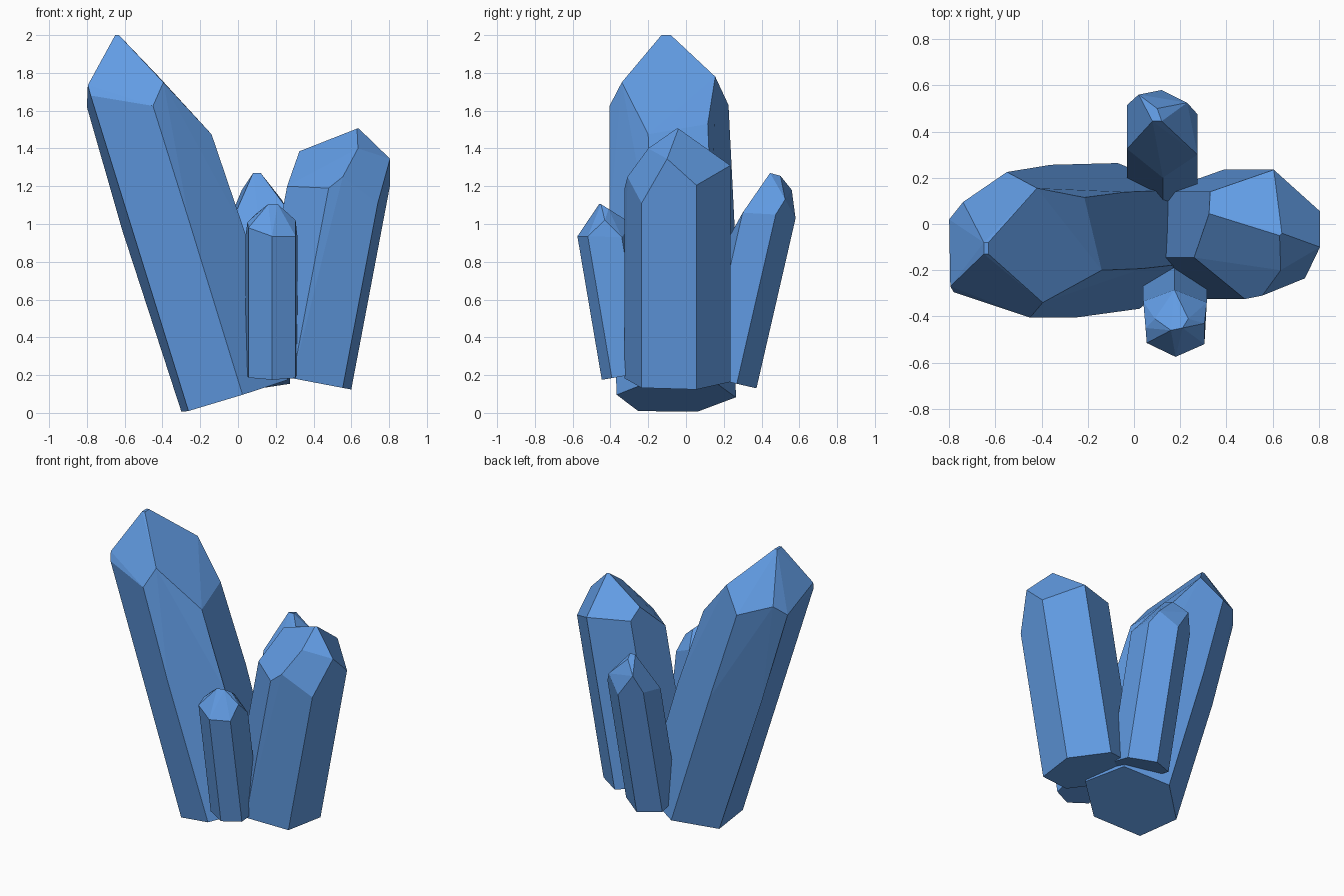
import bpy
import bmesh
from mathutils import Vector

default_cube = bpy.data.objects.get("Cube")
if default_cube:
    bpy.data.objects.remove(default_cube, do_unlink=True)


def make_material(name, color):
    material = bpy.data.materials.new(name)
    material.use_nodes = True
    material.diffuse_color = color
    shader = next(n for n in material.node_tree.nodes if n.type == 'BSDF_PRINCIPLED')
    shader.inputs["Base Color"].default_value = color
    return material


crystal_blue = make_material("crystal blue", (.12, .33, .77, 1))


def crystal(name, foot, lean, corners, facets, bulge=1.0):
    """Faceted six-sided prism.

    foot    centre of the cut base, which lies square to the lean
    lean    direction of the long edges
    corners upper ends of the six long edges
    facets  extra points where the tip planes meet
    bulge   swelling of the shaft halfway along its length
    """
    foot = Vector(foot)
    axis = Vector(lean).normalized()
    bm = bmesh.new()
    for corner in map(Vector, corners):
        length = (corner - foot).dot(axis)
        base = corner - axis * length
        bm.verts.new(corner)
        bm.verts.new(base)
        if bulge > 1:
            # Push the middle of each long edge away from the axis
            spoke = base - foot
            bm.verts.new(foot + axis * length * .6 + spoke * bulge)
    for facet in facets:
        bm.verts.new(facet)

    # Wrap the points into flat planes and merge coplanar triangles
    hull = bmesh.ops.convex_hull(bm, input=bm.verts)
    loose = {v for v in hull["geom_interior"] + hull["geom_unused"]
             if isinstance(v, bmesh.types.BMVert)}
    bmesh.ops.delete(bm, geom=list(loose), context='VERTS')
    bmesh.ops.dissolve_limit(bm, angle_limit=.05, verts=bm.verts, edges=bm.edges)
    bmesh.ops.recalc_face_normals(bm, faces=bm.faces)

    mesh = bpy.data.meshes.new(name)
    bm.to_mesh(mesh)
    bm.free()
    mesh.materials.append(crystal_blue)
    obj = bpy.data.objects.new(name, mesh)
    bpy.context.collection.objects.link(obj)
    return obj


# Tallest crystal, leaning strongly to the right
crystal(
    "tall_crystal",
    foot=(-.02, -.05, .09),
    lean=(-.31, -.025, 1),
    corners=[(-.8, .02, 1.62), (-.78, -.295, 1.68), (-.45, -.405, 1.625),
             (-.14, -.2, 1.475), (-.215, .115, 1.53), (-.55, .225, 1.63)],
    facets=[(-.795, -.27, 1.735), (-.395, -.34, 1.75), (-.42, .155, 1.78),
            (-.74, .095, 1.69), (-.65, -.08, 2), (-.63, -.08, 2),
            (-.65, -.13, 2), (-.63, -.13, 2)],
    bulge=1.05,
)

# Broad crystal, leaning to the left
crystal(
    "broad_crystal",
    foot=(.33, -.03, .175),
    lean=(.19, 0, 1),
    corners=[(.805, .055, 1.205), (.74, -.235, 1.11), (.48, -.325, 1.19),
             (.26, -.145, 1.2), (.33, .14, 1.32), (.605, .235, 1.31)],
    facets=[(.805, -.1, 1.345), (.555, -.31, 1.25), (.635, -.2, 1.4),
            (.325, .045, 1.385), (.63, -.05, 1.505), (.64, -.04, 1.505)],
)

# Smallest crystal, tipping forward
crystal(
    "front_crystal",
    foot=(.175, -.3, .2),
    lean=(0, -.17, 1),
    corners=[(.18, -.575, .935), (.305, -.52, .935), (.315, -.34, .93),
             (.175, -.285, 1), (.04, -.335, .94), (.055, -.515, .98)],
    facets=[(.05, -.45, 1.01), (.305, -.43, 1.02), (.16, -.46, 1.105),
            (.21, -.45, 1.105), (.09, -.41, 1.05), (.235, -.41, 1.08)],
)

# Slim crystal, tipping backward
crystal(
    "back_crystal",
    foot=(.125, .2, .17),
    lean=(0, .23, 1),
    corners=[(.12, .58, 1.03), (-.03, .515, 1.06), (-.03, .325, 1.02),
             (.125, .2, .88), (.275, .3, 1.06), (.275, .475, 1.05)],
    facets=[(.02, .56, 1.18), (.23, .525, 1.13), (.08, .445, 1.27),
            (.12, .445, 1.27), (.1, .5, 1.255)],
)
